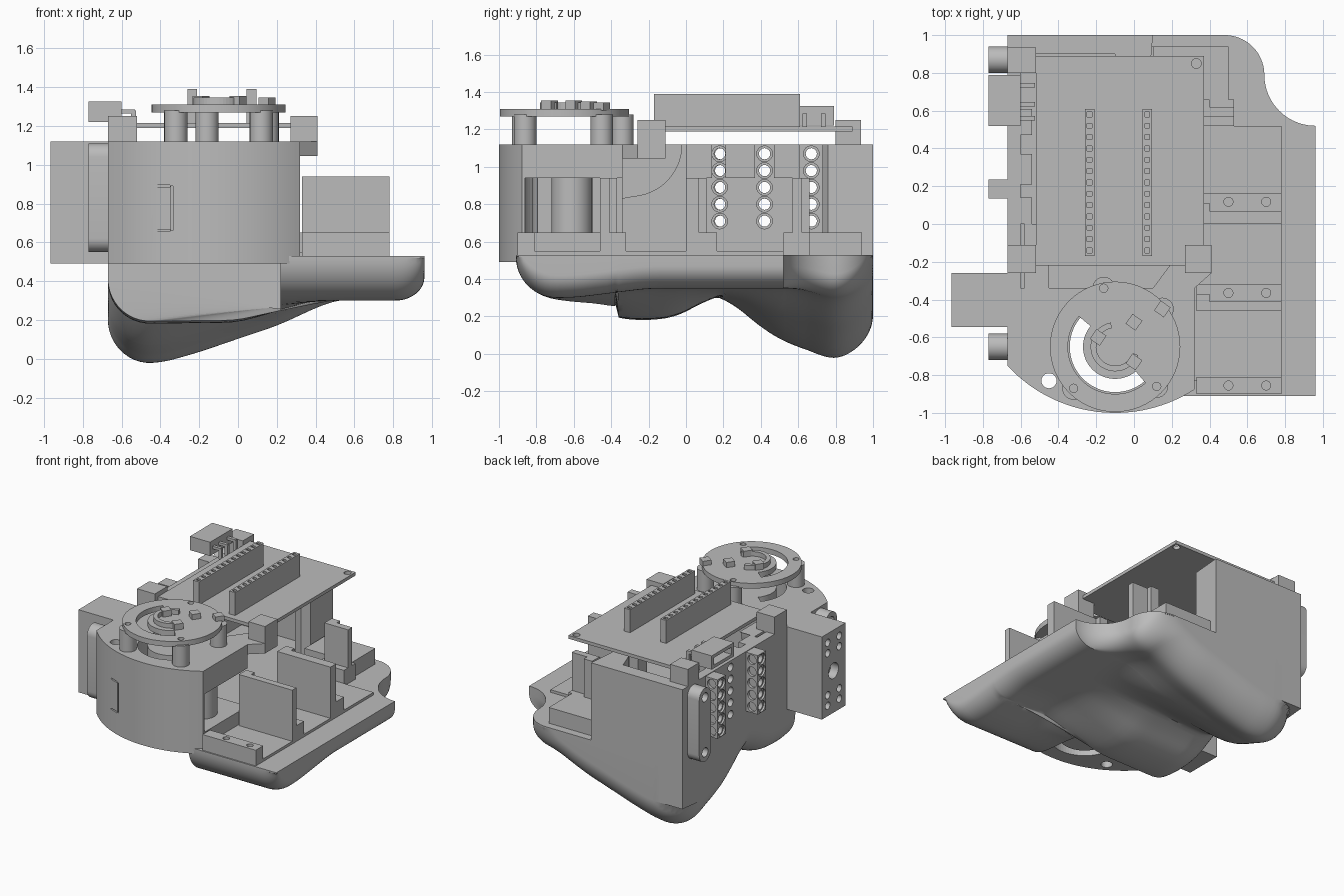
import bpy, bmesh, math

if "Cube" in bpy.data.objects:
    bpy.data.objects.remove(bpy.data.objects["Cube"])

grey = bpy.data.materials.new("light grey")
grey.use_nodes = True
tone = (0.5, 0.5, 0.5, 1)
grey.diffuse_color = tone
grey.node_tree.nodes["Principled BSDF"].inputs["Base Color"].default_value = tone


def shade(ob):
    bpy.ops.object.select_all(action='DESELECT')
    ob.select_set(True)
    bpy.context.view_layer.objects.active = ob
    bpy.ops.object.shade_smooth_by_angle(angle=math.radians(32))


def finish(name, bm, smooth=False):
    bmesh.ops.recalc_face_normals(bm, faces=bm.faces)
    me = bpy.data.meshes.new(name)
    bm.to_mesh(me)
    bm.free()
    me.materials.append(grey)
    ob = bpy.data.objects.new(name, me)
    bpy.context.collection.objects.link(ob)
    if smooth:
        shade(ob)
    return ob


def push(name, start, offset, smooth):
    # one flat outline pushed along an offset
    bm = bmesh.new()
    face = bm.faces.new([bm.verts.new(p) for p in start])
    ext = bmesh.ops.extrude_face_region(bm, geom=[face])["geom"]
    bmesh.ops.translate(bm, vec=offset,
                        verts=[v for v in ext if isinstance(v, bmesh.types.BMVert)])
    return finish(name, bm, smooth)


def prism(name, pts, z0, z1, smooth=False):
    return push(name, [(x, y, z0) for x, y in pts], (0, 0, z1 - z0), smooth)


def along_x(name, pts, x0, x1):
    return push(name, [(x0, y, z) for y, z in pts], (x1 - x0, 0, 0), True)


def along_y(name, pts, y0, y1):
    return push(name, [(x, y0, z) for x, z in pts], (0, y1 - y0, 0), True)


def box(name, x0, x1, y0, y1, z0, z1):
    return prism(name, [(x0, y0), (x1, y0), (x1, y1), (x0, y1)], z0, z1)


def arc(cx, cy, r, a0, a1, n=32):
    angles = [math.radians(a0 + (a1 - a0) * i / n) for i in range(n + 1)]
    return [(cx + r * math.cos(a), cy + r * math.sin(a)) for a in angles]


def ring(cx, cy, r, n=16):
    return arc(cx, cy, r, 0, 360, n)[:-1]


def cyl(name, x, y, z0, z1, r, n=24):
    return prism(name, ring(x, y, r, n), z0, z1, True)


def cut(ob, cutters):
    for c in cutters:
        m = ob.modifiers.new("cut", 'BOOLEAN')
        m.object, m.operation, m.solver = c, 'DIFFERENCE', 'EXACT'
    dg = bpy.context.evaluated_depsgraph_get()
    dg.update()
    me = bpy.data.meshes.new_from_object(ob.evaluated_get(dg))
    ob.modifiers.clear()
    ob.data = me
    for c in cutters:
        bpy.data.objects.remove(c)
    shade(ob)


def lerp(t, table):
    for (a, u), (b, v) in zip(table, table[1:]):
        if t <= b:
            return u + (v - u) * max(0, (t - a) / (b - a))
    return table[-1][1]


def soft(t, table):
    return sum(lerp(t + .022 * k, table) for k in range(-3, 4)) / 7


def fillet(t):
    t = min(1, max(0, t))
    return 1 - math.sqrt(1 - t * t)


# Organic lower hull: two matching grids joined by a side wall
front_depth = [(-.75, 0), (-.5, .07), (-.36, .145), (-.2, .175), (-.05, .155), (.1, .07), (.3, 0), (1, 0)]
front_width = [(-.7, 1), (0, .95), (.2, .6), (.5, 0), (1, 0)]
back_depth = [(-.1, 0), (.1, .02), (.25, .08), (.4, .21), (.55, .3), (.75, .335), (1, .31)]
back_width = [(-.7, 1), (-.4, 1), (-.2, .83), (0, .62), (.2, .42), (.45, .07), (.55, 0), (1, 0)]
wing_lift = [(-.6, 0), (-.2, .05), (.6, .05), (.8, 0), (1, 0)]


def right_edge(y):
    if y < .52:
        return .96
    if y < .79:
        return .96 - math.sqrt(max(0, .27 ** 2 - (y - .79) ** 2))
    return .48 + math.sqrt(max(0, .21 ** 2 - (y - .79) ** 2))


def under(x, y, xl, xr):
    b = .3 + soft(y, wing_lift)
    b -= max(soft(y, front_depth) * soft(x, front_width), soft(y, back_depth) * soft(x, back_width))
    left = max(0, 1 - (x - xl) / .22) if y > -.37 else 0
    ends = max(0, 1 - (1 - y) / .24, 1 - (y + .91) / .22)
    b += .22 * fillet(math.hypot(left, ends)) + .12 * fillet(1 - (xr - x) / .15)
    return min(.52, b)


quarter = [math.pi / 2 * i / 20 for i in range(21)]
rows = [-.91 + .53 * (1 - math.cos(a)) for a in quarter]
rows += [-.36 + .88 * i / 36 for i in range(36)]
rows += [.79 - .27 * math.cos(a) for a in quarter]
rows += [.79 + .21 * math.sin(a) for a in quarter[1:]]
cols = [(1 - math.cos(math.pi * i / 44)) / 2 for i in range(45)]
bm = bmesh.new()
low, high = [], []
for y in rows:
    xl, xr = (.22 if y < -.37 else -.67), right_edge(y)
    xs = [xl + (xr - xl) * u for u in cols]
    low.append([bm.verts.new((x, y, under(x, y, xl, xr))) for x in xs])
    high.append([bm.verts.new((x, y, .53)) for x in xs])
for g in (low, high):
    for a, b in zip(g, g[1:]):
        for i in range(len(cols) - 1):
            bm.faces.new((a[i], a[i + 1], b[i + 1], b[i]))


def rim(g):
    return g[0] + [r[-1] for r in g[1:-1]] + g[-1][::-1] + [r[0] for r in g[-2:0:-1]]


lo, hi = rim(low), rim(high)
for i in range(len(lo)):
    j = (i + 1) % len(lo)
    bm.faces.new((lo[i], lo[j], hi[j], hi[i]))
finish("lower_hull", bm, True)

# Rounded front body with a side pocket and through holes
cx, cy = -.1, -.65
outline = arc(-.1, -.225, .775, 222.7, 302.8, 40)
body = prism("front_body", outline + [(.32, -.34), (-.67, -.34)], .49, 1.12, True)


def half_slot(r0, r1, z0, z1):
    return prism("slot_cutter", arc(cx, cy, r1, 140, 310) + arc(cx, cy, r0, 310, 140), z0, z1)


cut(body, [box("pocket_cutter", .02, .5, -.86, -.3, .65, .94),
           half_slot(.17, .24, .4, 1.3),
           cyl("hole_cutter", -.45, -.83, .4, 1.3, .04),
           box("groove_cutter", -.345, -.335, -1, -.93, .66, .89),
           box("groove_cutter", -.45, -.35, -1, -.925, .885, .895),
           box("groove_cutter", -.45, -.35, -1, -.925, .655, .665)])
cyl("pocket_drum", .12, -.61, .65, .94, .11)

# Left wall with hole columns and two drilled beams, back wall and floor
levels = [.71 + .09 * k for k in range(5)]


def column(y, x0, x1, r):
    return [along_x("hole_cutter", ring(y, z, r), x0, x1) for z in levels]


wall = box("left_wall", -.67, -.6, -.345, 1, .49, 1.12)
cut(wall, [c for y in (.18, .42, .67)
           for c in column(y, -.8, -.5, .03) + column(y, -.615, -.5, .042)])
for y in (.185, .67):
    beam = box("drilled_beam", -.77, -.67, y - .05, y + .05, .665, 1.115)
    cut(beam, column(y, -.9, -.6, .03) + column(y, -.9, -.755, .042)
        + [along_y("hole_cutter", ring(-.72, z, .036), y + .03, y + .2) for z in levels])
prism("back_wall", [(-.6, .9), (-.1, .9), (-.05, .76), (.02, .73), (.08, .76), (.1, 1), (-.6, 1)],
      .49, 1.12)
box("floor", -.6, .78, -.34, .52, .49, .55)
box("back_floor", -.6, .5, .52, .94, .49, .55)
for y0, y1 in ((0, .14), (.21, .37), (.47, .61)):
    box("wall_tongue", -.6, -.54, y0, y1, .94, 1.12)
along_x("curved_rib", [(-.34, .83), (-.38, .83), (-.38, 1.12), (0, 1.12)]
        + arc(-.3, 1.12, .28, 0, -85, 14), -.58, -.45)

# Oval plugs on the left wall
for y in (-.65, .87):
    plug = along_x("oval_plug", arc(y, 1.04, .07, 0, 180, 14) + arc(y, .62, .07, 180, 360, 14),
                   -.77, -.64)
    cut(plug, [along_x("hole_cutter", ring(y, z, .035), -.9, -.72) for z in (.62, 1.04)])

# Motor block with its mounting holes
motor = box("motor_block", -.965, -.6, -.545, -.26, .49, 1.12)
spots = [(y, z, .028) for y in (-.47, -.33) for z in (.57, .65, .97, 1.05)] + [(-.4, .81, .06)]
cut(motor, [along_x("hole_cutter", ring(y, z, r), -1.1, -.9) for y, z, r in spots])

# Side tray with dividers and drilled feet
box("tray_floor", .32, .78, -.83, -.33, .49, .55)
for y0, y1 in ((-.9, -.81), (-.41, -.32), (.07, .165)):
    foot = box("tray_foot", .33, .78, y0, y1, .49, .65)
    cut(foot, [cyl("hole_cutter", x, (y0 + y1) / 2, .6, .7, .024, 16) for x in (.5, .7)])
for y0, y1, x1 in ((-.46, -.41, .78), (0, .07, .78), (.57, .62, .53)):
    box("tray_divider", .33, x1, y0, y1, .53, .94)
    box("divider_post", .33, .4, y0, y1 + .04, .53, .94)
box("back_foot", .3, .53, .52, .66, .53, .65)
box("back_ledge", .1, .5, .66, .94, .53, .65)

# Circuit board, its holders and pin headers
board = box("circuit_board", -.52, .37, -.22, .89, 1.19, 1.215)
cut(board, [cyl("hole_cutter", .33, y, 1.1, 1.3, .026, 16) for y in (-.18, .85)])
box("holder_back", -.67, -.52, .8, .935, 1.12, 1.25)
box("holder_left", -.67, -.52, -.26, -.11, 1.04, 1.25)
box("holder_right", .27, .41, -.26, -.11, 1.045, 1.25)
prism("holder_bridge", [(.1, -.34), (.32, -.34), (.41, -.26), (.41, -.11), (.27, -.11)], 1.045, 1.12)
for x in (-.235, .07):
    bar = box("pin_header", x - .025, x + .025, -.17, .61, 1.215, 1.39)
    cut(bar, [box("socket_cutter", x - .013, x + .013, y - .013, y + .013, 1.34, 1.4)
              for y in [-.14 + .06 * k for k in range(13)]])

# Plug connector beside the board
conn = box("connector", -.77, -.6, .52, .79, 1.22, 1.325)
cut(conn, [box("mouth_cutter", -.8, -.68, .55, .76, 1.245, 1.3)])
for y in (.56, .635, .735):
    box("connector_pin", -.72, -.53, y - .012, y + .012, 1.265, 1.285)
    box("pin_leg", -.55, -.525, y - .012, y + .012, 1.2, 1.28)

# Round sensor plate on standoffs
plate = cyl("sensor_plate", cx, cy, 1.27, 1.31, .345, 64)
posts = [(-.32, -.87), (.12, -.86), (.15, -.45), (-.16, -.34)]
cut(plate, [half_slot(.17, .25, 1.2, 1.4)]
    + [cyl("hole_cutter", x, y, 1.29, 1.4, .022, 16) for x, y in posts])
for x, y in posts:
    cyl("standoff", x, y, 1.1, 1.28, .06)
prism("sensor_clip", arc(cx, cy, .13, 100, 340) + arc(cx, cy, .1, 340, 100), 1.3, 1.345)
for x, y, h in ((-.19, -.6, 1.355), (0, -.73, 1.355), (0, -.52, 1.35), (.15, -.45, 1.345)):
    prism("sensor_chip", arc(x, y, .045, 10, 280, 3), 1.3, h)
